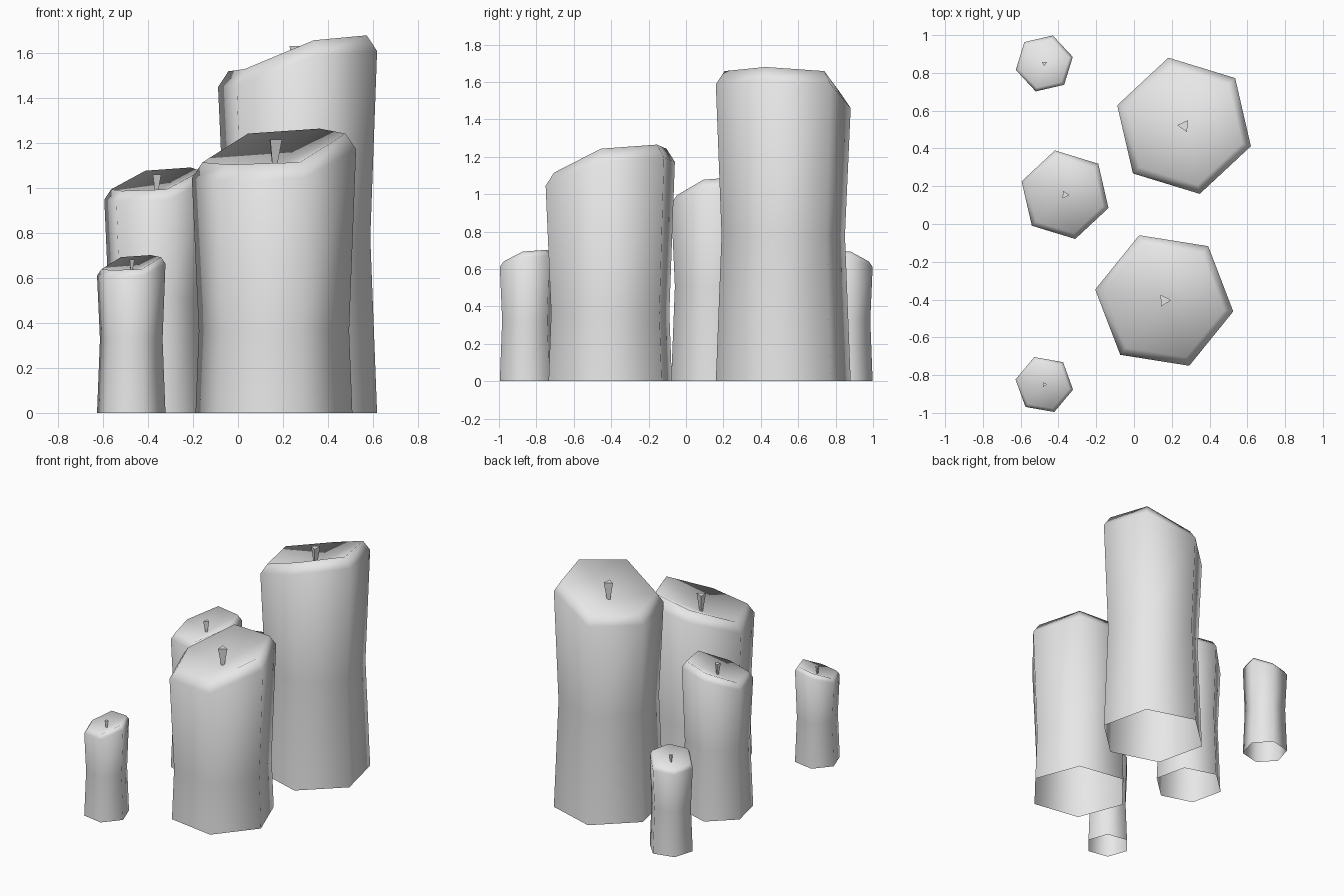
import bpy, bmesh
from math import radians, cos, sin

if "Cube" in bpy.data.objects:
    bpy.data.objects.remove(bpy.data.objects["Cube"])

wax = bpy.data.materials.new("pale_wax")
wax.use_nodes = True
wax.diffuse_color = (0.8, 0.8, 0.8, 1)
wax.node_tree.nodes["Principled BSDF"].inputs["Base Color"].default_value = (0.8, 0.8, 0.8, 1)

RADIUS, HEIGHT, WAIST = 0.37, 1.68, 0.78
# rim drop at each corner, counted from the highest corner
DROPS = (0, 0.022, 0.15, 0.16, 0.15, 0.022)


def ring(bm, radius, heights, turn):
    n = len(heights)
    return [bm.verts.new((radius * cos(turn + radians(360 * i / n)),
                          radius * sin(turn + radians(360 * i / n)), z))
            for i, z in enumerate(heights)]


def bridge(bm, low, high, smooth):
    n = len(low)
    for i in range(n):
        j = (i + 1) % n
        bm.faces.new((low[i], low[j], high[j], high[i])).smooth = smooth


def finish(bm, name, place, scale):
    mesh = bpy.data.meshes.new(name)
    bm.to_mesh(mesh)
    bm.free()
    mesh.materials.append(wax)
    obj = bpy.data.objects.new(name, mesh)
    obj.location = (*place, 0)
    obj.scale = (scale,) * 3
    bpy.context.collection.objects.link(obj)


def candle(name, place, scale, angle, sink=0):
    turn = radians(angle)
    top = HEIGHT - sink
    # waisted hexagonal body, open below, with a chamfered slanted rim
    bm = bmesh.new()
    base = 1 - 0.085 * sink / WAIST
    rings = [ring(bm, RADIUS * base, [0] * 6, turn),
             ring(bm, RADIUS * 0.915, [WAIST - sink] * 6, turn),
             ring(bm, RADIUS, [top - 0.07 - d for d in DROPS], turn),
             ring(bm, RADIUS * 0.87, [top - d for d in DROPS], turn)]
    for low, high in zip(rings, rings[1:]):
        bridge(bm, low, high, True)
    # melted hollow falling to the wick
    middle = bm.verts.new((0, 0, top - 0.175))
    rim = rings[-1]
    for i in range(6):
        bm.faces.new((rim[i], rim[(i + 1) % 6], middle)).smooth = True
    finish(bm, name, place, scale)

    # three-sided wick, wider at the top
    bm = bmesh.new()
    twist = turn + radians(72)
    low = ring(bm, 0.012, [top - 0.18] * 3, twist)
    high = ring(bm, 0.036, [top - 0.048] * 3, twist)
    bridge(bm, low, high, False)
    bm.faces.new(high)
    finish(bm, name + "_wick", place, scale)


candle("tall_candle", (0.265, 0.52), 1, -17)
candle("front_candle", (0.16, -0.405), 1, 51, 0.415)
candle("middle_candle", (-0.365, 0.155), 0.65, 43)
candle("small_back_candle", (-0.475, 0.85), 0.418, -47)
candle("small_front_candle", (-0.475, -0.85), 0.418, 50)
